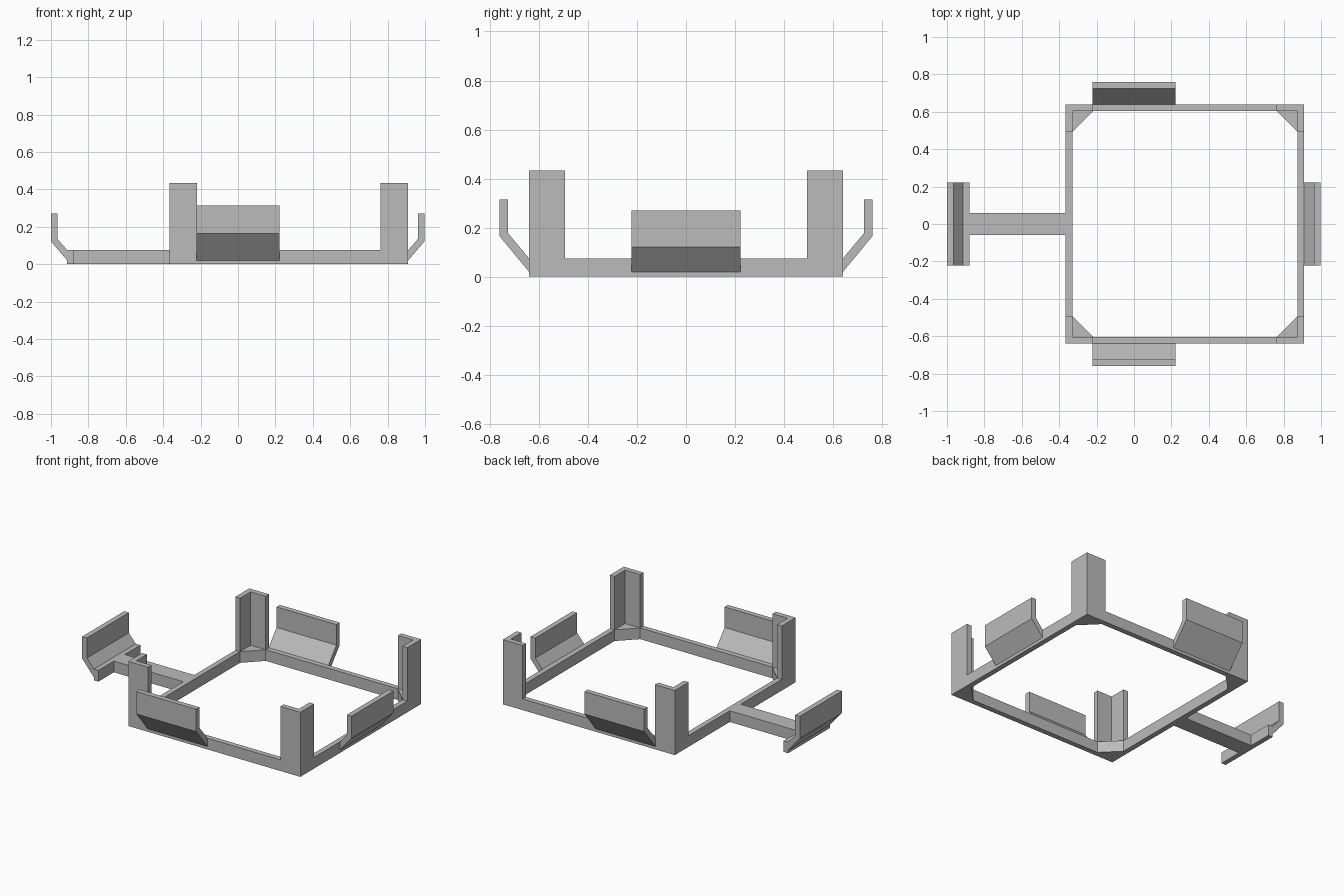
import bpy
import bmesh
from mathutils import Vector

if "Cube" in bpy.data.objects:
    bpy.data.objects.remove(bpy.data.objects["Cube"])

grey = bpy.data.materials.new("grey")
grey.diffuse_color = (0.5, 0.5, 0.5, 1)
grey.use_nodes = True
grey.node_tree.nodes["Principled BSDF"].inputs["Base Color"].default_value = grey.diffuse_color

X0, X1, Y = -0.365, 0.91, 0.64     # outer limits of the frame
WALL, RAIL, POST, LEG = 0.035, 0.075, 0.433, 0.147


def finish(name, bm):
    bmesh.ops.recalc_face_normals(bm, faces=bm.faces)
    mesh = bpy.data.meshes.new(name)
    bm.to_mesh(mesh)
    bm.free()
    mesh.materials.append(grey)
    bpy.context.collection.objects.link(bpy.data.objects.new(name, mesh))


def prism(name, outline, sweep):
    """Sweep a flat closed outline along a vector."""
    bm = bmesh.new()
    face = bm.faces.new([bm.verts.new(p) for p in outline])
    new = bmesh.ops.extrude_face_region(bm, geom=[face], use_keep_orig=True)["geom"]
    bmesh.ops.translate(bm, vec=Vector(sweep),
                        verts=[v for v in new if isinstance(v, bmesh.types.BMVert)])
    finish(name, bm)


# Square frame whose inner opening has cut corners
corners = [(X0, -Y, 1, 1), (X1, -Y, -1, 1), (X1, Y, -1, -1), (X0, Y, 1, -1)]
bm = bmesh.new()
outer, inner = [], []
for i, (x, y, sx, sy) in enumerate(corners):
    outer.append(bm.verts.new((x, y, 0)))
    pair = [(x + sx * WALL, y + sy * LEG, 0), (x + sx * LEG, y + sy * WALL, 0)]
    if i % 2:
        pair.reverse()
    inner.append([bm.verts.new(p) for p in pair])
faces = []
for i in range(4):
    j = (i + 1) % 4
    faces.append(bm.faces.new((outer[i], inner[i][0], inner[i][1])))
    faces.append(bm.faces.new((outer[i], outer[j], inner[j][0], inner[i][1])))
new = bmesh.ops.extrude_face_region(bm, geom=faces, use_keep_orig=True)["geom"]
bmesh.ops.translate(bm, vec=(0, 0, RAIL),
                    verts=[v for v in new if isinstance(v, bmesh.types.BMVert)])
finish("frame", bm)

# L-shaped corner posts
L = [(0, 0), (LEG, 0), (LEG, WALL), (WALL, WALL), (WALL, LEG), (0, LEG)]
for i, (x, y, sx, sy) in enumerate(corners):
    prism(f"corner_post_{i + 1}", [(x + sx * a, y + sy * b, RAIL) for a, b in L],
          (0, 0, POST - RAIL))


# Bent flaps: outward distance and height
def flap(reach, knee, top, slant):
    return [(0, 0.02), (reach, knee), (reach, top), (reach - WALL, top),
            (reach - WALL, knee + slant), (0, RAIL)]


long_flap = flap(0.12, 0.165, 0.315, 0.012)
short_flap = flap(0.087, 0.122, 0.27, 0.013)
for name, s in (("front_flap", -1), ("back_flap", 1)):
    prism(name, [(-0.222, s * (Y + d), z) for d, z in long_flap], (0.444, 0, 0))
prism("right_flap", [(X1 + d, -0.222, z) for d, z in short_flap], (0, 0.444, 0))
prism("left_flap", [(-0.913 - d, -0.222, z) for d, z in short_flap], (0, 0.444, 0))


def box(name, x0, x1, y, z1):
    prism(name, [(x0, -y, 0), (x1, -y, 0), (x1, y, 0), (x0, y, 0)], (0, 0, z1))


# Arm carrying the left flap
box("left_flap_base", -0.913, -0.88, 0.222, RAIL)
box("left_arm", -0.88, X0, 0.058, RAIL)
